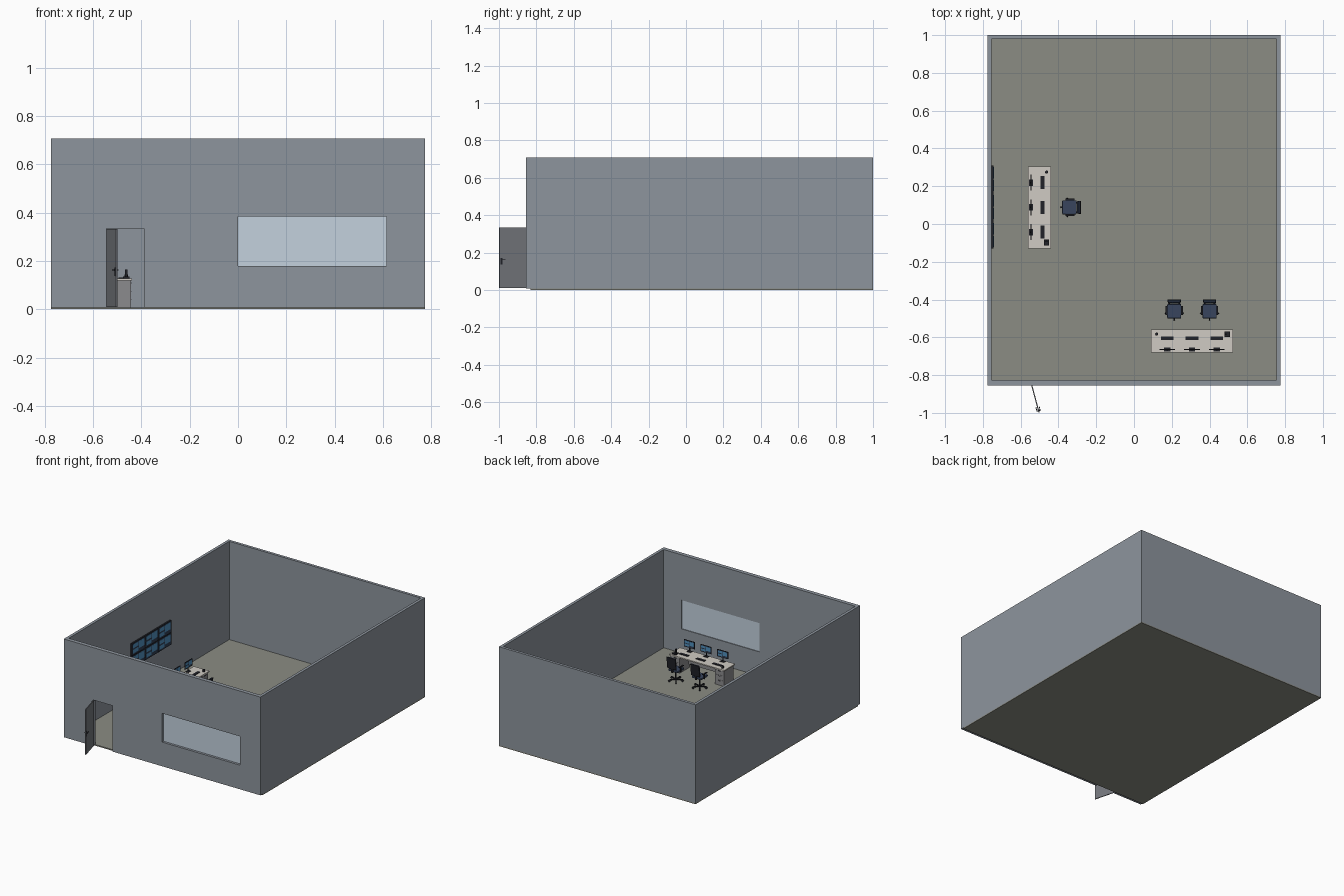
import bpy, bmesh
from math import pi, atan2
from mathutils import Matrix, Vector

cube = bpy.data.objects.get("Cube")
if cube:
    bpy.data.objects.remove(cube, do_unlink=True)


def material(name, r, g, b):
    m = bpy.data.materials.new(name)
    m.use_nodes = True
    m.diffuse_color = (r, g, b, 1)
    m.node_tree.nodes["Principled BSDF"].inputs["Base Color"].default_value = (r, g, b, 1)
    return m


WALL = material("wall_paint", .27, .30, .34)
FLOOR = material("floor_tile", .26, .265, .23)
DOOR = material("door_paint", .18, .19, .21)
GLASS = material("window_glass", .55, .64, .73)
TOP = material("desk_laminate", .63, .60, .55)
BODY = material("desk_grey", .26, .26, .27)
BLACK = material("black_plastic", .015, .016, .022)
FABRIC = material("navy_fabric", .04, .06, .11)
SCREEN = material("screen_dark", .03, .05, .09)
BLUE = material("screen_blue", .08, .28, .52)

MOVE = Matrix.Translation
TURN = lambda angle, axis="Z": Matrix.Rotation(angle, 4, axis)
HOME = Matrix.Identity(4)


def finish(name, bm, mat, matrix):
    mesh = bpy.data.meshes.new(name)
    bm.to_mesh(mesh)
    bm.free()
    ob = bpy.data.objects.new(name, mesh)
    bpy.context.scene.collection.objects.link(ob)
    ob.matrix_world = matrix
    mesh.materials.append(mat)
    return ob


def box(name, centre, size, mat, frame=HOME, bevel=0):
    """Box with the given centre and size inside a local frame."""
    bm = bmesh.new()
    bmesh.ops.create_cube(bm, size=1)
    bmesh.ops.scale(bm, vec=size, verts=bm.verts)
    if bevel:
        bmesh.ops.bevel(bm, geom=bm.edges[:], offset=bevel, segments=2,
                        profile=.5, affect="EDGES")
    return finish(name, bm, mat, frame @ MOVE(centre))


def span(name, low, high, mat, frame=HOME):
    """Box between two opposite corners."""
    low, high = Vector(low), Vector(high)
    return box(name, (low + high) / 2, high - low, mat, frame)


def rod(name, centre, radius, height, mat, frame=HOME, sides=16, rot=HOME):
    bm = bmesh.new()
    bmesh.ops.create_cone(bm, cap_ends=True, segments=sides, radius1=radius,
                          radius2=radius, depth=height)
    for f in bm.faces:
        f.smooth = len(f.verts) == 4
    for e in bm.edges:
        e.smooth = all(f.smooth for f in e.link_faces)
    return finish(name, bm, mat, frame @ MOVE(centre) @ rot)


# Room shell
W, FRONT, BACK, H, F = .775, -.855, 1.0, .708, .008
IN_X, IN_FRONT, IN_BACK = .755, -.827, .98
span("floor", (-W, IN_FRONT - .004, 0), (W, BACK, F), FLOOR)
for side, name in ((-1, "right_wall"), (1, "left_wall")):
    span(name, (min(side * W, side * IN_X), IN_FRONT, F),
         (max(side * W, side * IN_X), BACK, H), WALL)
span("back_wall", (-IN_X, IN_BACK, F), (IN_X, BACK, H), WALL)
front = span("front_wall", (-W, FRONT, F), (W, IN_FRONT, H), WALL)

# Door and window openings
openings = [((-.545, -.9, -.1), (-.39, -.8, .335)), ((0, -.9, .18), (.615, -.8, .385))]
for low, high in openings:
    cutter = span("opening_cutter", low, high, WALL)
    cutter.hide_render = True
    mod = front.modifiers.new("opening", "BOOLEAN")
    mod.object, mod.operation, mod.solver = cutter, "DIFFERENCE", "EXACT"
    bpy.context.view_layer.objects.active = front
    bpy.ops.object.modifier_apply(modifier=mod.name)
    bpy.data.objects.remove(cutter, do_unlink=True)
span("window_glass", (0, -.838, .18), (.615, -.832, .385), GLASS)

# Open door, hinged on its outer edge
hinge = MOVE((-.541, FRONT, 0)) @ TURN(atan2(-.142, .038))
span("door", (0, -.003, F + .002), (.148, .003, .333), DOOR, hinge)
for side in (-1, 1):
    box("door_plate", (.137, side * .004, .155), (.01, .002, .035), BLACK, hinge)
    box("door_handle", (.129, side * .009, .162), (.024, .004, .004), BLACK, hinge)
    box("handle_stem", (.139, side * .006, .162), (.004, .007, .004), BLACK, hinge)


def display(name, frame, w, h, depth):
    """Dark framed screen facing local +y with blue content panels."""
    box(name + "_case", (0, 0, 0), (w, depth, h), BLACK, frame)
    box(name + "_screen", (0, depth / 2, 0), (w * .94, .001, h * .9), SCREEN, frame)
    for x, z, pw, ph in ((-.23, .1, .42, .58), (.23, .23, .4, .3), (.23, -.2, .4, .3)):
        box(name + "_panel", (x * w, depth / 2 + .0006, z * h), (pw * w, .001, ph * h), BLUE, frame)


# Video wall, three by two
for col in (-1, 0, 1):
    for row in (-1, 1):
        spot = MOVE((-.749, .09 + col * .148, .318 + row * .0435)) @ TURN(-pi / 2)
        display("wall_display", spot, .146, .086, .011)


def desk(frame):
    """Desk for three seats; users sit on local +y."""
    top = .127
    box("desk_top", (0, 0, top - .004), (.435, .122, .008), TOP, frame)
    for side in (-1, 1):
        box("desk_pedestal", (side * .175, 0, (F + top - .008) / 2),
            (.07, .11, top - .008 - F), BODY, frame)
        for z in (.03, .065, .1):
            box("drawer_front", (side * .175, .0555, z), (.064, .002, .031), BODY, frame)
            box("drawer_pull", (side * .175, .057, z + .009), (.022, .002, .003), BLACK, frame)
    box("modesty_panel", (0, -.048, .078), (.29, .005, .084), BODY, frame)
    for x in (-.131, 0, .131):
        seat = frame @ MOVE((x, -.045, top))
        box("monitor_foot", (0, 0, .0015), (.034, .022, .003), BLACK, seat)
        box("monitor_stem", (0, -.003, .02), (.007, .004, .036), BLACK, seat)
        display("monitor", seat @ MOVE((0, 0, .053)), .084, .05, .005)
        box("keyboard", (0, .06, .002), (.068, .02, .004), BLACK, seat)
    # Cup and desk phone
    rod("cup", (-.187, .037, top + .008), .008, .016, BLACK, frame)
    box("phone_base", (.186, .037, top + .004), (.03, .028, .008), BLACK, frame)
    box("phone_handset", (.18, .037, top + .021), (.008, .009, .034), BLACK, frame)


def chair(frame):
    """Swivel chair facing local -y."""
    for i in range(5):
        arm = frame @ TURN(i * 2 * pi / 5 - pi / 2)
        box("chair_leg", (.024, 0, .021), (.046, .007, .006), BLACK, arm)
        rod("chair_caster", (.045, 0, F + .007), .007, .007, BLACK, arm,
            12, TURN(pi / 2, "X"))
    rod("chair_column", (0, 0, .05), .005, .064, BLACK, frame)
    box("chair_mechanism", (0, 0, .081), (.034, .04, .007), BLACK, frame)
    box("chair_seat", (0, -.004, .09), (.074, .076, .014), FABRIC, frame, .004)
    lean = frame @ MOVE((0, .038, .092)) @ TURN(-.12, "X")
    box("back_bracket", (0, .003, .012), (.014, .006, .045), BLACK, lean)
    box("chair_back", (0, 0, .06), (.066, .01, .08), FABRIC, lean, .004)
    box("back_shell", (0, .006, .06), (.07, .005, .084), BLACK, lean, .002)
    for side in (-1, 1):
        box("armrest_post", (side * .04, .004, .104), (.005, .009, .032), BLACK, frame)
        box("armrest", (side * .041, 0, .121), (.01, .048, .005), BLACK, frame)
        box("armrest_bracket", (side * .033, .004, .085), (.018, .009, .004), BLACK, frame)


# Two workstations
front_station = MOVE((.307, -.62, 0))
side_station = MOVE((-.5, .088, 0)) @ TURN(-pi / 2)
for station, seats in ((front_station, (-.094, .093)), (side_station, (0,))):
    desk(station)
    for x in seats:
        chair(station @ MOVE((x, .162, 0)))
